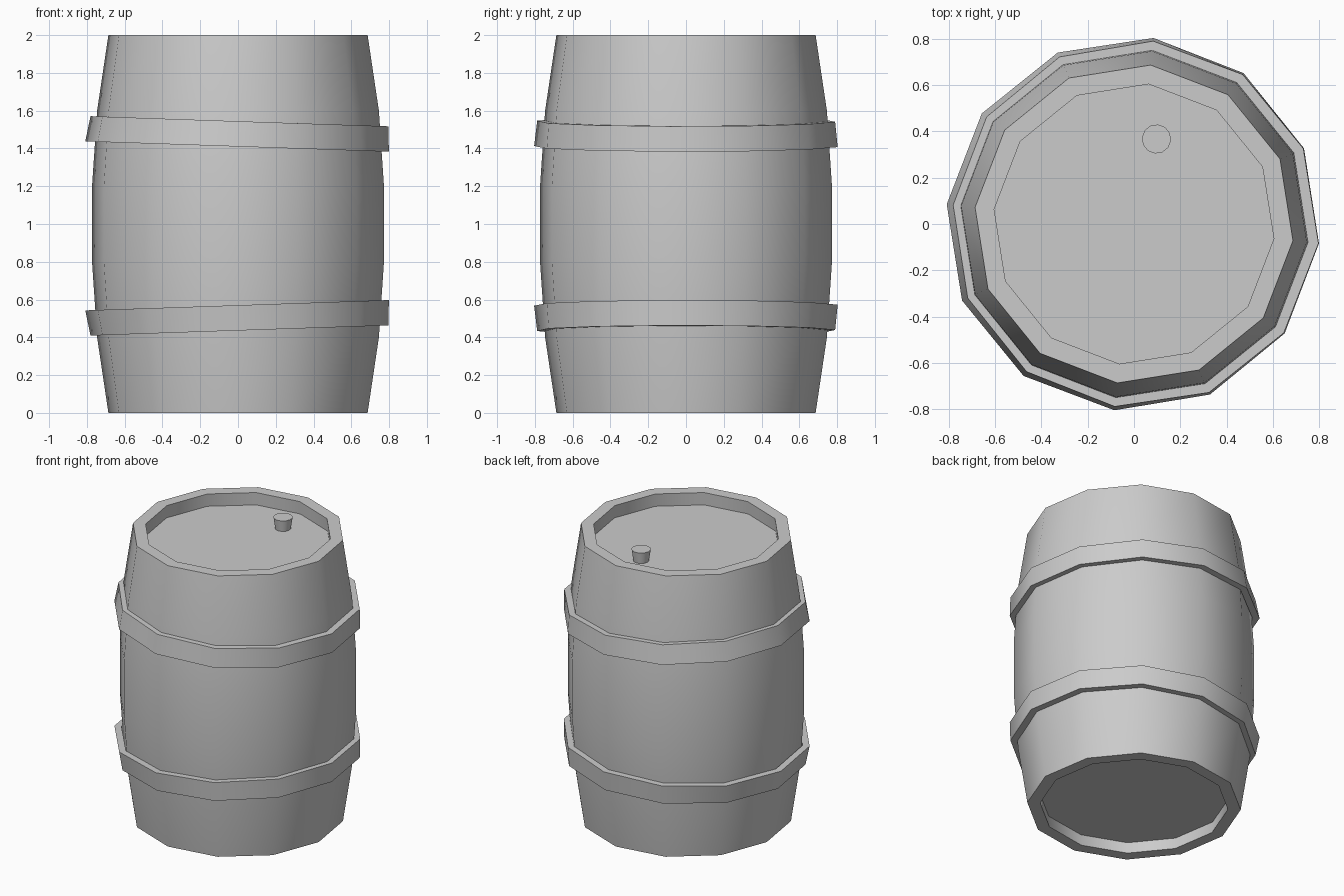
import bpy, bmesh
from math import cos, sin, radians, tau

if "Cube" in bpy.data.objects:
    bpy.data.objects.remove(bpy.data.objects["Cube"])

SIDES = 12
TURN = radians(-6)


def lathe(name, profile, sides=SIDES, closed=False, warp=None, loc=(0, 0, 0)):
    """Revolve a (radius, z) profile around z; open profiles are capped."""
    bm = bmesh.new()
    rings = []
    for i, (r, z) in enumerate(profile):
        ring = []
        for k in range(sides):
            a = TURN + tau * k / sides
            rr, zz = warp(i, r, z, a) if warp else (r, z)
            ring.append(bm.verts.new((rr * cos(a), rr * sin(a), zz)))
        rings.append(ring)
    pairs = list(zip(rings, rings[1:]))
    if closed:
        pairs.append((rings[-1], rings[0]))
    else:
        bm.faces.new(rings[0])
        bm.faces.new(rings[-1])
    for lo, hi in pairs:
        for k in range(sides):
            n = (k + 1) % sides
            bm.faces.new((lo[k], lo[n], hi[n], hi[k]))
    bmesh.ops.recalc_face_normals(bm, faces=bm.faces)
    mesh = bpy.data.meshes.new(name)
    bm.to_mesh(mesh)
    bm.free()
    ob = bpy.data.objects.new(name, mesh)
    ob.location = loc
    bpy.context.collection.objects.link(ob)
    bpy.ops.object.select_all(action='DESELECT')
    ob.select_set(True)
    bpy.context.view_layer.objects.active = ob
    bpy.ops.object.shade_smooth_by_angle(angle=radians(35))
    return ob


# Bulging body with recessed ends
lathe("barrel_body", [
    (0.612, 0.08), (0.607, 0), (0.69, 0), (0.75, 0.4), (0.777, 0.8),
    (0.777, 1.2), (0.75, 1.6), (0.69, 2), (0.607, 2), (0.612, 1.91)])


# Slightly crooked, flared hoops; 'up' is +1 for the upper, -1 for the lower
def hoop(name, z, up):
    wide, narrow, half = 0.808, 0.793, 0.067

    def warp(i, r, zz, a):
        lean = 0.008 if i in (1, 2) else -0.005
        return r + lean * cos(a), zz - up * 0.034 * r * cos(a)

    wall = 0.046
    lathe(name, [
        (wide - wall, z - up * half), (narrow - wall, z + up * half),
        (narrow, z + up * half), (wide, z - up * half)],
        closed=True, warp=warp)


hoop("upper_hoop", 1.477, 1)
hoop("lower_hoop", 0.503, -1)

# Tapered bung in the lid
lathe("bung", [(0.05, 1.90), (0.063, 1.99)], loc=(0.097, 0.367, 0))
